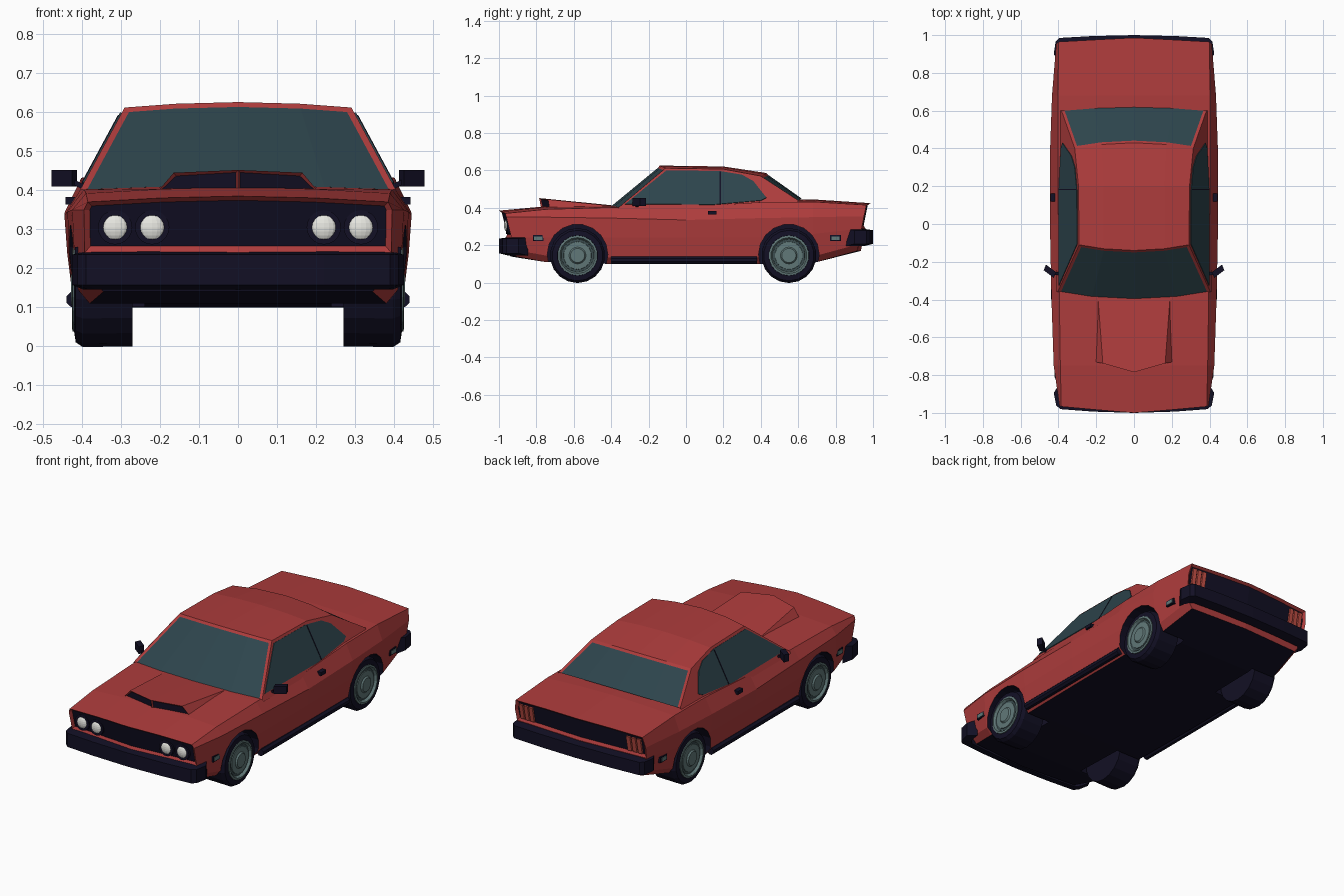
import bpy, bmesh, math
from mathutils import Vector, Matrix

if "Cube" in bpy.data.objects:
    bpy.data.objects.remove(bpy.data.objects["Cube"])


def mat(name, rgb):
    m = bpy.data.materials.new(name)
    m.diffuse_color = (*rgb, 1)
    m.use_nodes = True
    m.node_tree.nodes["Principled BSDF"].inputs["Base Color"].default_value = m.diffuse_color
    return m


RED = mat("body red", (0.42, 0.045, 0.045))
BLACK = mat("trim black", (0.006, 0.005, 0.018))
GLASS = mat("window glass", (0.026, 0.058, 0.072))
STEEL = mat("wheel steel", (0.12, 0.19, 0.19))
DARK = mat("wheel dark steel", (0.045, 0.075, 0.08))
WHITE = mat("lamp white", (0.85, 0.85, 0.8))
LAMP = mat("tail lamp red", (0.55, 0.08, 0.06))


def finish(name, bm, *mats):
    me = bpy.data.meshes.new(name)
    bm.to_mesh(me)
    bm.free()
    for m in mats:
        me.materials.append(m)
    ob = bpy.data.objects.new(name, me)
    bpy.context.collection.objects.link(ob)
    return ob


def build(verts, faces, mirror=True):
    bm = bmesh.new()
    vs = [bm.verts.new(v) for v in verts]
    for f in faces:
        bm.faces.new([vs[i] for i in f])
    if mirror:
        bmesh.ops.mirror(bm, geom=bm.verts[:] + bm.edges[:] + bm.faces[:], axis='X', merge_dist=1e-4)
    bmesh.ops.recalc_face_normals(bm, faces=bm.faces)
    return bm


def prism(name, pts, d, m):
    """Closed plate or bar: polygon pushed along d, mirrored in x."""
    n, d = len(pts), Vector(d)
    vs = [Vector(p) for p in pts] + [Vector(p) + d for p in pts]
    fs = [list(range(n)), list(range(n, 2 * n))]
    fs += [(i, (i + 1) % n, n + (i + 1) % n, n + i) for i in range(n)]
    return finish(name, build(vs, fs), m)


def front_y(x, z):
    return -0.97 - 0.03 * (1 - x / 0.39) + 0.25 * (0.385 - z)


def rear_y(x, z):
    return 0.965 + 0.02 * (1 - x / 0.41) - 0.2 * (0.42 - z)


# ---- body: sections lofted from nose to tail
# y, shoulder x, shoulder z, centre z, crease x, crease z, mid x, mid z, low x, bottom z
SECT = [(None, .385, .370, .385, .395, .350, .393, .24, .375, .14),
        (-.75, .390, .392, .408, .425, .350, .420, .24, .410, .11),
        (-.40, .395, .402, .412, .437, .345, .434, .24, .420, .10),
        (0.00, .402, .405, .412, .445, .335, .438, .24, .425, .10),
        (0.40, .402, .430, .440, .444, .345, .436, .24, .425, .10),
        (0.68, .402, .432, .445, .434, .350, .428, .26, .420, .105),
        (None, .400, .415, .425, .412, .355, .408, .29, .390, .17)]
verts, faces, N = [], [], 8
for k, (y, sx, sz, ct, cx, cz, mx, mz, lx, bz) in enumerate(SECT):
    for x, z in [(0, ct), (sx * .5, ct - (ct - sz) * .3), (sx, sz), (cx, cz), (mx, mz),
                 (lx, bz + .035), (lx - .03, bz), (0, bz)]:
        yy = front_y(x, z) if k == 0 else rear_y(x, z) if k == len(SECT) - 1 else y
        verts.append((x, yy, z))
for k in range(len(SECT) - 1):
    for i in range(N - 1):
        a = k * N + i
        faces.append((a, a + 1, a + N + 1, a + N))
last = (len(SECT) - 1) * N
caps = []
for base, fn, z in ((0, front_y, .24), (last, rear_y, .29)):
    c = len(verts)
    verts.append((0, fn(0, z), z))
    faces += [[base, base + 1, base + 2, base + 3, base + 4, c],
              [c, base + 4, base + 5, base + 6, base + 7]]
bm = build(verts, faces)
# recessed grille and tail panel, dark chin and underside
bm.normal_update()
front, rear = [], []
for f in bm.faces:
    c = f.calc_center_median()
    if f.normal.z < -0.7:
        f.material_index = 1
    if f.normal.y < -0.85 and c.y < -.9:
        if c.z > .25:
            front.append(f)
        else:
            f.material_index = 1
    if f.normal.y > 0.85 and c.y > .9 and c.z > .29:
        rear.append(f)
for panel in (front, rear):
    bmesh.ops.inset_region(bm, faces=panel, thickness=.014, depth=-.012, use_even_offset=True)
    for f in panel:
        f.material_index = 1
body = finish("body", bm, RED, BLACK)

# ---- wheel arches cut from the body
AXLES = (-.58, .55)
bm = bmesh.new()
for y in AXLES:
    for s in (1, -1):
        M = Matrix.Translation((s * .39, y, .15)) @ Matrix.Rotation(math.pi / 2, 4, 'Y')
        bmesh.ops.create_cone(bm, cap_ends=True, segments=18, radius1=.162, radius2=.162, depth=.3, matrix=M)
for f in bm.faces:
    f.material_index = 1
cutter = finish("arch_cutter", bm, RED, BLACK)
cutter.hide_render = True
mod = body.modifiers.new("arches", 'BOOLEAN')
mod.operation, mod.solver, mod.object = 'DIFFERENCE', 'EXACT', cutter
bpy.context.view_layer.objects.active = body
bpy.ops.object.modifier_apply(modifier=mod.name)
bpy.data.objects.remove(cutter)


# ---- cabin with inset windscreen and rear window
def side_x(z):
    return .40 - .54 * (z - .41)


# y at edge, z at edge, z at centre, y bulge at centre
ROOF = [(-.36, .402, .412, -.04), (-.11, .612, .626, -.03), (.20, .607, .621, 0),
        (.40, .570, .586, .03), (.60, .440, .452, .02)]
verts, faces = [], []
for y, ze, zc, dy in ROOF:
    for t in (0, .55, 1):
        k = 1 - t * t
        verts.append((side_x(ze) * t, y + dy * k, ze + (zc - ze) * k))
for r in range(4):
    for i in range(2):
        a = r * 3 + i
        faces.append((a, a + 1, a + 4, a + 3))
verts += [(side_x(.39), .60, .39), (side_x(.39), -.36, .39)]
faces.append((2, 5, 8, 11, 14, 15, 16))
bm = build(verts, faces)
for lo, hi in ((-.5, -.15), (.43, .7)):
    panes = [f for f in bm.faces if abs(f.normal.x) < .5 and lo < f.calc_center_median().y < hi]
    bmesh.ops.inset_region(bm, faces=panes, thickness=.016, depth=-.003, use_even_offset=True)
    for f in panes:
        f.material_index = 1
finish("cabin", bm, RED, GLASS)

# side windows and the pillar seam
PANE = [(-.325, .418), (-.105, .597), (.18, .594), (.30, .574), (.36, .54),
        (.43, .452), (.40, .437), (.15, .415)]
prism("side_window", [(side_x(z) - .002, y, z) for y, z in PANE], (.005, 0, .003), GLASS)
SEAM = [(.18, .418), (.18, .59), (.186, .59), (.186, .418)]
prism("window_seam", [(side_x(z), y, z) for y, z in SEAM], (.005, 0, .003), BLACK)

# ---- bonnet scoop with dark intake
verts = [(0, -.785, .452), (.165, -.738, .445), (.205, -.73, .398), (0, -.775, .398),
         (0, -.40, .414), (.19, -.40, .411), (.20, -.40, .395)]
bm = build(verts, [(0, 1, 5, 4), (1, 2, 6, 5), (0, 1, 2, 3)])
intake = [f for f in bm.faces if f.normal.y < -.8]
bmesh.ops.inset_individual(bm, faces=intake, thickness=.01, depth=-.008)
for f in intake:
    f.material_index = 1
finish("bonnet_scoop", bm, RED, BLACK)


# ---- bumpers wrapping round the corners
def bumper(name, path, z0, z1, inward):
    vs, fs = [], []
    for x, y in path:
        ix, iy = x * .93, y + inward
        vs += [(x, y, z0 + .012), (x, y, z1 - .008), (ix, iy, z1), (ix, iy, z0)]
    for k in range(len(path) - 1):
        fs += [(k * 4 + i, k * 4 + (i + 1) % 4, k * 4 + 4 + (i + 1) % 4, k * 4 + 4 + i) for i in range(4)]
    e = (len(path) - 1) * 4
    fs.append((e, e + 1, e + 2, e + 3))
    finish(name, build(vs, fs), BLACK)


bumper("front_bumper", [(0, -1), (.22, -.993), (.39, -.98), (.412, -.96), (.425, -.895)], .145, .243, .05)
bumper("rear_bumper", [(0, 1), (.22, .995), (.395, .985), (.415, .965), (.425, .90)], .195, .288, -.05)

# ---- headlamps in dark rings
bm, rings = bmesh.new(), bmesh.new()
for x in (.22, .315):
    for s in (1, -1):
        y = front_y(x, .305) + .008
        T = Matrix.Translation((s * x, y, .305))
        bmesh.ops.create_uvsphere(bm, u_segments=16, v_segments=10, radius=.035,
                                  matrix=T @ Matrix.Diagonal((1, .5, 1, 1)))
        bmesh.ops.create_cone(rings, cap_ends=True, segments=20, radius1=.044, radius2=.044, depth=.016,
                              matrix=T @ Matrix.Rotation(math.pi / 2, 4, 'X'))
finish("headlamps", bm, WHITE)
finish("headlamp_rings", rings, BLACK)

# ---- tail lamps
for i in range(3):
    x = .295 + i * .032
    prism("tail_lamp", [(px, rear_y(px, z) - .014, z) for px, z in
                        [(x, .308), (x + .024, .308), (x + .024, .395), (x, .395)]], (0, .012, 0), LAMP)


# ---- wheels
def lathe(name, prof, m, seg=18):
    bm = bmesh.new()
    for y in AXLES:
        for s in (1, -1):
            rows = [[bm.verts.new((s * x, y + r * math.cos(a), .145 + r * math.sin(a)))
                     for a in [2 * math.pi * (j + .5) / seg for j in range(seg)]] for x, r in prof]
            for p, q in zip(rows, rows[1:]):
                for j in range(seg):
                    bm.faces.new((p[j], p[(j + 1) % seg], q[(j + 1) % seg], q[j]))
            bm.faces.new(rows[0])
            bm.faces.new(rows[-1])
    bmesh.ops.recalc_face_normals(bm, faces=bm.faces)
    finish(name, bm, m)


lathe("tyres", [(.27, .145), (.398, .147), (.416, .135), (.420, .108), (.405, .104)], BLACK)
lathe("wheel_rims", [(.39, .107), (.424, .107), (.426, .096), (.412, .088)], STEEL)
lathe("wheel_discs", [(.40, .089), (.414, .086)], DARK)
lathe("wheel_centres", [(.40, .078), (.418, .074), (.420, .045), (.428, .038), (.428, .012)], STEEL)

# ---- side exhaust pipes
R = [(math.cos(math.pi / 4 * i + .39) * .021, math.sin(math.pi / 4 * i + .39) * .021) for i in range(8)]
prism("side_pipe", [(.42 + a, -.40, .12 + b) for a, b in R], (0, .78, 0), BLACK)

# ---- mirrors, door handles and side markers
prism("mirror_head", [(.425, -.285, .41), (.478, -.245, .41), (.478, -.245, .452), (.425, -.285, .452)],
      (-.012, .03, 0), BLACK)
prism("mirror_arm", [(.395, -.27, .40), (.44, -.27, .425), (.44, -.27, .437), (.395, -.27, .415)],
      (0, .015, 0), BLACK)


def side_box(name, x, y, z, hy, hz, m, d):
    prism(name, [(x, y - hy, z - hz), (x, y + hy, z - hz), (x, y + hy, z + hz), (x, y - hy, z + hz)], (d, 0, 0), m)


side_box("door_handle", .412, .14, .373, .022, .010, BLACK, .03)
for y, x in ((-.79, .412), (.80, .414)):
    side_box("marker_surround", x - .012, y, .238, .029, .016, BLACK, .018)
    side_box("side_marker", x - .01, y, .238, .022, .010, STEEL, .019)
